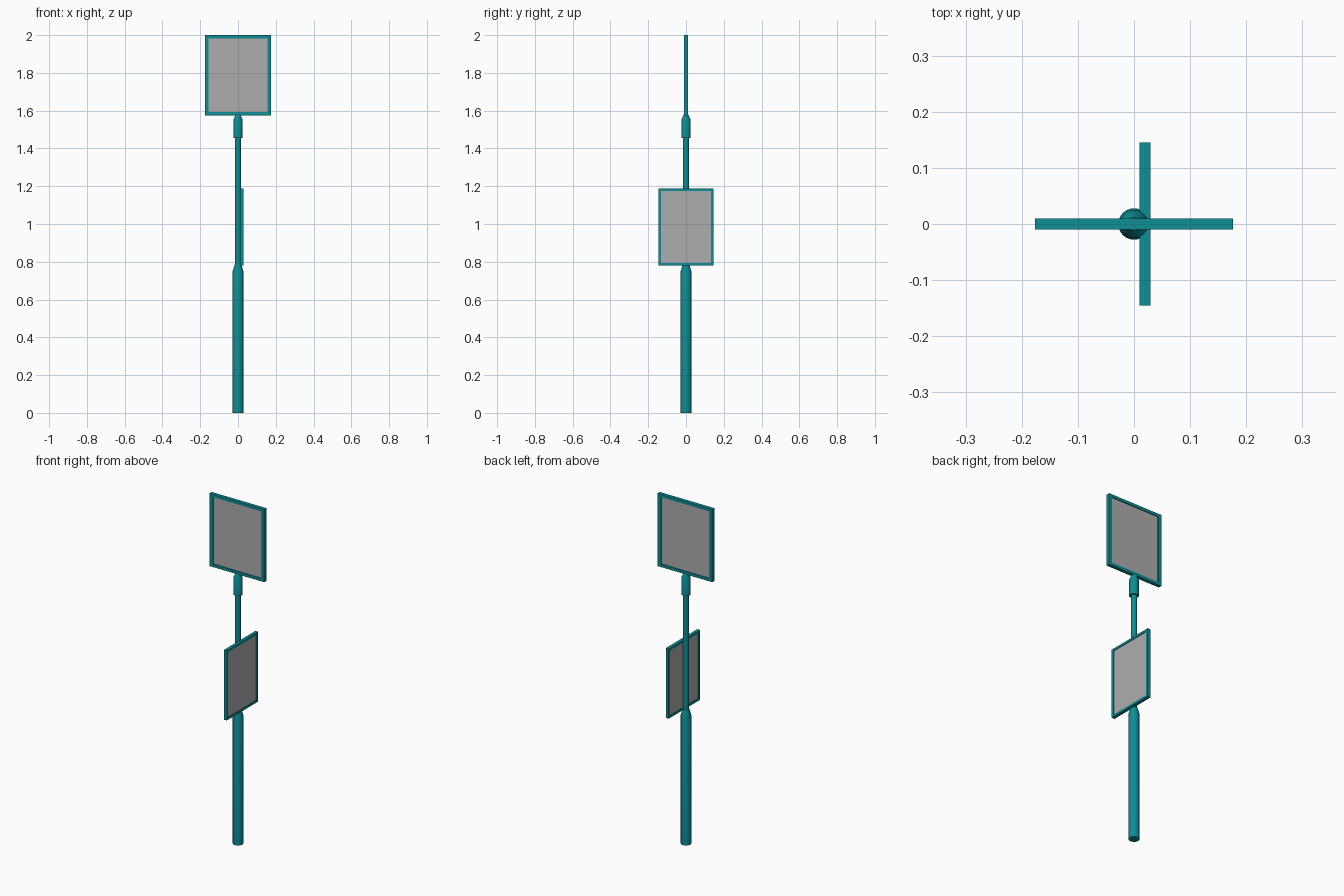
import bpy, bmesh, math
from mathutils import Matrix

if "Cube" in bpy.data.objects:
    bpy.data.objects.remove(bpy.data.objects["Cube"])


def material(name, rgb):
    m = bpy.data.materials.new(name)
    m.diffuse_color = (*rgb, 1)
    m.use_nodes = True
    m.node_tree.nodes["Principled BSDF"].inputs["Base Color"].default_value = m.diffuse_color
    return m


TEAL = material("teal paint", (0.004, 0.27, 0.30))
GREY = material("grey panel", (0.42, 0.42, 0.42))


def add_object(name, bm, mats):
    bmesh.ops.recalc_face_normals(bm, faces=bm.faces)
    me = bpy.data.meshes.new(name)
    bm.to_mesh(me)
    bm.free()
    for m in mats:
        me.materials.append(m)
    ob = bpy.data.objects.new(name, me)
    bpy.context.collection.objects.link(ob)
    return ob


def lathe(name, profile, sides=24):
    """Closed round solid from (radius, z) points."""
    bm = bmesh.new()
    rings = []
    for r, z in profile:
        rings.append([bm.verts.new((r * math.cos(2 * math.pi * i / sides),
                                    r * math.sin(2 * math.pi * i / sides), z))
                      for i in range(sides)])
    for a, b in zip(rings, rings[1:]):
        for i in range(sides):
            j = (i + 1) % sides
            bm.faces.new((a[i], a[j], b[j], b[i]))
    bm.faces.new(rings[0][::-1])
    bm.faces.new(rings[-1])
    ob = add_object(name, bm, [TEAL])
    bpy.context.view_layer.objects.active = ob
    ob.select_set(True)
    bpy.ops.object.shade_smooth_by_angle(angle=math.radians(25))
    ob.select_set(False)


def sign(name, width, z0, z1, thick, side_bar, end_bar, recess, x=0.0, turn=0.0):
    """Framed board with a recessed grey panel on both faces."""
    bm = bmesh.new()
    h = z1 - z0
    bmesh.ops.create_cube(bm, size=1)
    bmesh.ops.scale(bm, vec=(width, thick, h), verts=bm.verts)
    bm.normal_update()
    for f in [f for f in bm.faces if abs(f.normal.y) > 0.9]:
        s = 1 if f.normal.y > 0 else -1
        # frame border, then the step down to the panel
        for depth in (0, recess):
            bmesh.ops.inset_region(bm, faces=[f], thickness=0.002)
            for v in f.verts:
                v.co.x = math.copysign(width / 2 - side_bar, v.co.x)
                v.co.z = math.copysign(h / 2 - end_bar, v.co.z)
                v.co.y = s * (thick / 2 - depth)
        f.material_index = 1
    bmesh.ops.transform(bm, verts=bm.verts,
                        matrix=Matrix.Translation((x, 0, (z0 + z1) / 2))
                        @ Matrix.Rotation(turn, 4, 'Z'))
    add_object(name, bm, [TEAL, GREY])


# Poles: thick base, thin upper shaft, socket under the top sign
lathe("lower_pole", [(0.028, 0), (0.028, 0.75), (0.018, 0.785)])
lathe("upper_pole", [(0.0165, 0.77), (0.0165, 1.47)])
lathe("top_socket", [(0.025, 1.455), (0.025, 1.55), (0.012, 1.58)])

# Signs: the upper faces front and back, the lower is turned to the sides
sign("upper_sign", 0.352, 1.575, 2.0, 0.02, 0.02, 0.017, 0.005)
sign("lower_sign", 0.29, 0.78, 1.187, 0.019, 0.013, 0.013, 0.004,
     x=0.0195, turn=math.pi / 2)
